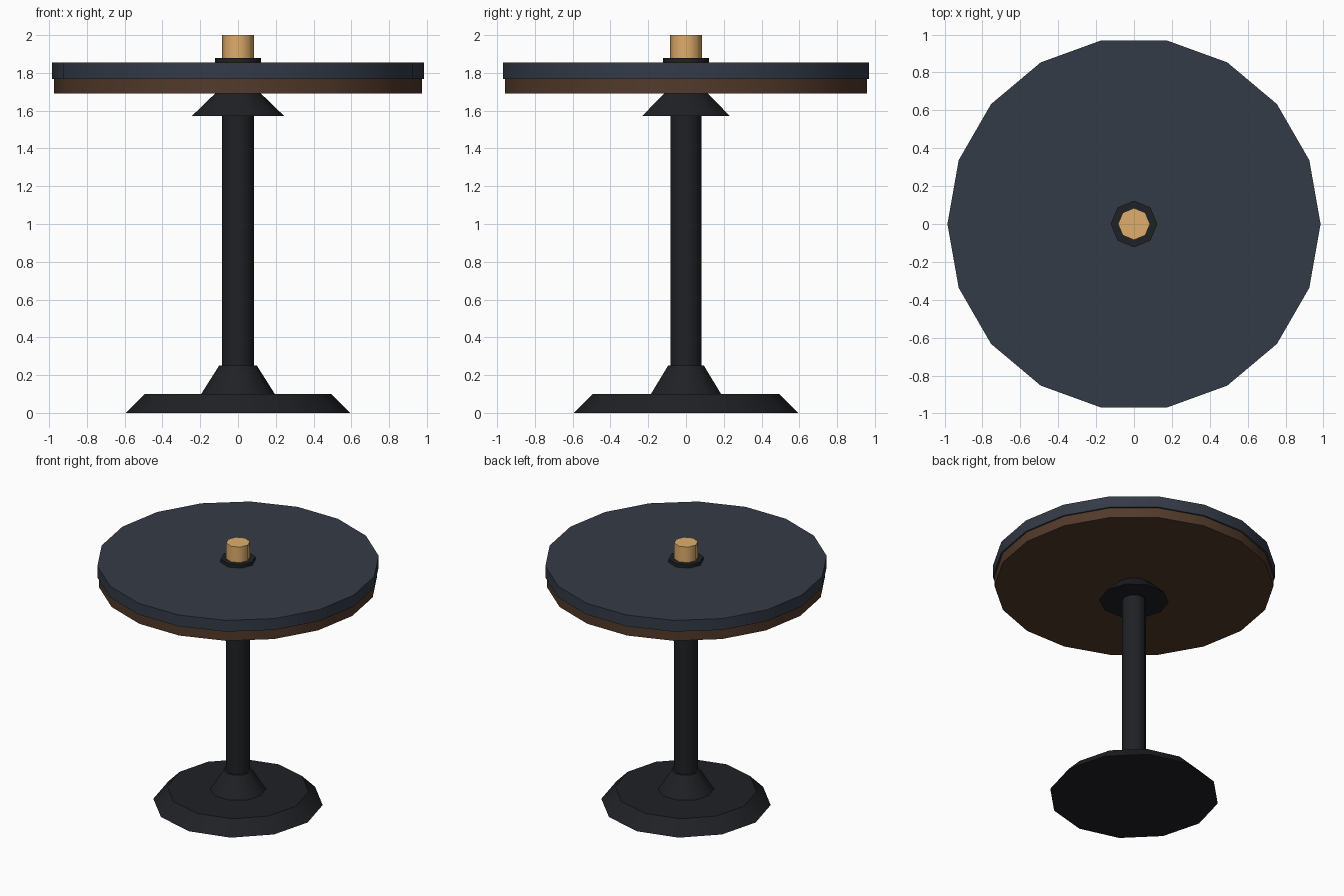
import bpy
import bmesh
from math import cos, sin, tau

if "Cube" in bpy.data.objects:
    bpy.data.objects.remove(bpy.data.objects["Cube"])


def material(name, rgb):
    mat = bpy.data.materials.new(name)
    mat.diffuse_color = (*rgb, 1.0)
    mat.use_nodes = True
    mat.node_tree.nodes["Principled BSDF"].inputs["Base Color"].default_value = mat.diffuse_color
    return mat


METAL = material("dark_metal", (0.014, 0.015, 0.018))
SLATE = material("slate_blue", (0.034, 0.043, 0.062))
BROWN = material("brown_wood", (0.085, 0.042, 0.024))
PALE = material("pale_wood", (0.74, 0.42, 0.15))


def frustum(name, sides, z0, z1, r0, r1, mat):
    """Capped frustum with a corner on +x, smooth sides and flat caps."""
    bm = bmesh.new()
    rings = [[bm.verts.new((r * cos(tau * i / sides), r * sin(tau * i / sides), z))
              for i in range(sides)] for z, r in ((z0, r0), (z1, r1))]
    low, high = rings
    for i in range(sides):
        j = (i + 1) % sides
        bm.faces.new((low[i], low[j], high[j], high[i])).smooth = True
    bm.faces.new(low[::-1])
    bm.faces.new(high)
    # Keep the cap rims sharp
    for e in bm.edges:
        e.smooth = not any(len(f.verts) == sides for f in e.link_faces)
    mesh = bpy.data.meshes.new(name)
    bm.to_mesh(mesh)
    bm.free()
    mesh.materials.append(mat)
    obj = bpy.data.objects.new(name, mesh)
    bpy.context.collection.objects.link(obj)
    return obj


# Foot and column
frustum("base_plate", 12, 0.0, 0.10, 0.593, 0.495, METAL)
frustum("base_collar", 10, 0.10, 0.25, 0.195, 0.10, METAL)
frustum("column", 10, 0.10, 1.69, 0.085, 0.085, METAL)
frustum("top_support", 10, 1.573, 1.692, 0.243, 0.12, METAL)

# Two-layer round top
frustum("lower_top", 18, 1.692, 1.77, 0.973, 0.973, BROWN)
frustum("upper_top", 18, 1.768, 1.855, 0.985, 0.985, SLATE)

# Centre peg with its ring
frustum("peg_ring", 8, 1.855, 1.88, 0.123, 0.123, METAL)
frustum("peg", 8, 1.855, 2.0, 0.084, 0.084, PALE)
